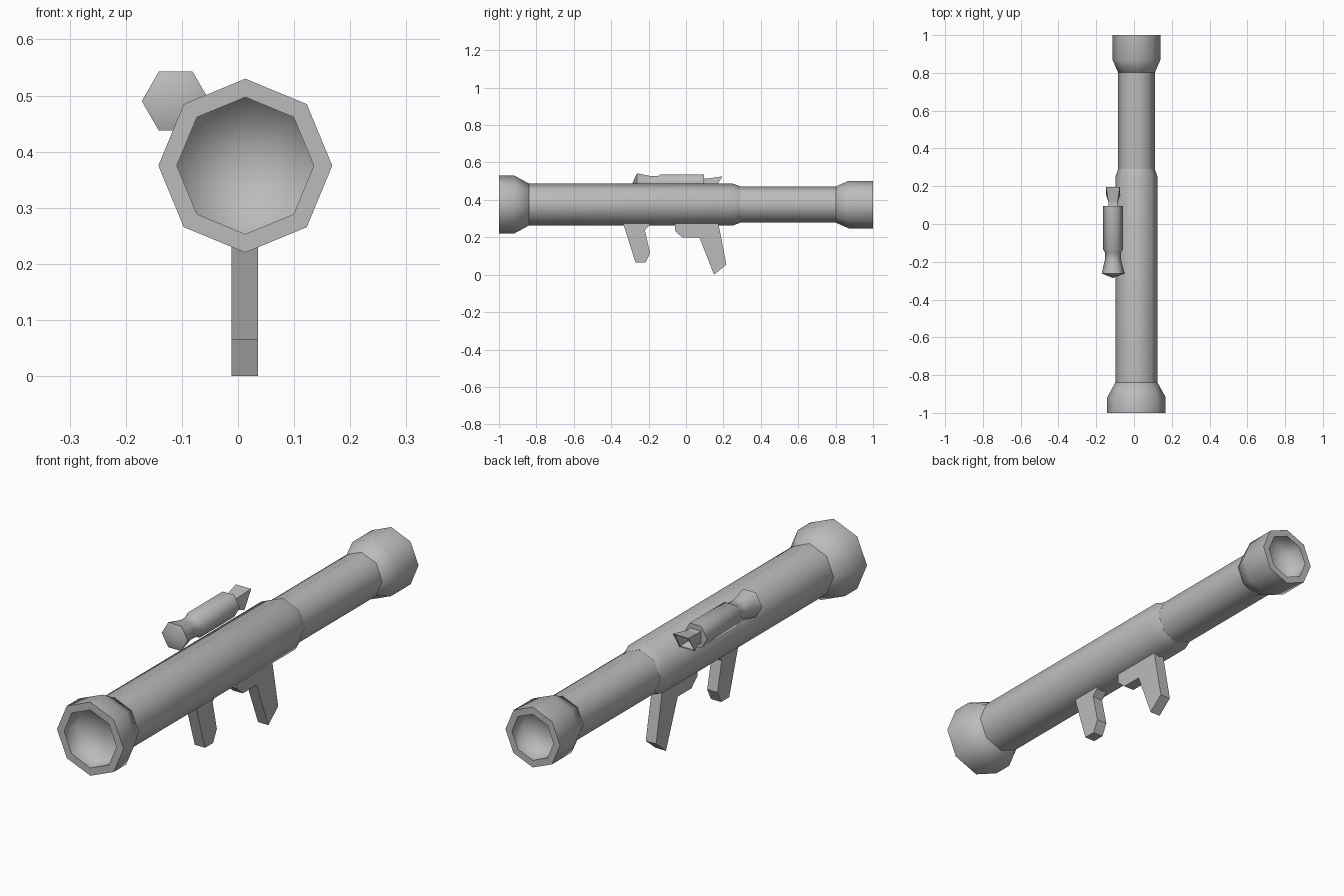
import bpy, bmesh, math

old = bpy.data.objects.get("Cube")
if old:
    bpy.data.objects.remove(old, do_unlink=True)

grey = bpy.data.materials.new("grey_metal")
grey.use_nodes = True
GREY = (0.5, 0.5, 0.5, 1)
grey.diffuse_color = GREY
grey.node_tree.nodes["Principled BSDF"].inputs["Base Color"].default_value = GREY


def finish(name, bm):
    bmesh.ops.recalc_face_normals(bm, faces=bm.faces)
    mesh = bpy.data.meshes.new(name)
    bm.to_mesh(mesh)
    bm.free()
    mesh.materials.append(grey)
    obj = bpy.data.objects.new(name, mesh)
    bpy.context.collection.objects.link(obj)


def lathe(name, profile, sides, cx, cz, sharp=()):
    """Spin (y, radius) points around a y-parallel axis; sharp lists hard rings."""
    bm = bmesh.new()
    rings = []
    for y, r in profile:
        n = sides if r else 1
        rings.append([bm.verts.new((cx + r * math.cos(math.tau * i / sides), y,
                                    cz + r * math.sin(math.tau * i / sides)))
                      for i in range(n)])
    for a, b in zip(rings, rings[1:]):
        for i in range(sides):
            j = (i + 1) % sides
            corners = [a[i % len(a)], a[j % len(a)], b[j % len(b)], b[i % len(b)]]
            bm.faces.new(list(dict.fromkeys(corners))).smooth = True
    for k in sharp:
        ring = rings[k]
        for i in range(sides):
            bm.edges.get((ring[i], ring[(i + 1) % sides])).smooth = False
    finish(name, bm)


def plate(name, outline, cx, half):
    """Extrude a (y, z) outline sideways."""
    bm = bmesh.new()
    face = bm.faces.new([bm.verts.new((cx - half, y, z)) for y, z in outline])
    new = bmesh.ops.extrude_face_region(bm, geom=[face])["geom"]
    bmesh.ops.translate(bm, vec=(2 * half, 0, 0),
                        verts=[g for g in new if isinstance(g, bmesh.types.BMVert)])
    finish(name, bm)


CX, CZ = 0.013, 0.375

# Launch tube in two diameters
lathe("main_tube", [(-.87, 0), (-.87, .112), (.25, .112), (.29, .0975), (.29, 0)],
      8, CX, CZ, (1, 3))
lathe("rear_tube", [(.2, 0), (.2, .097), (.85, .097), (.85, 0)], 8, CX, CZ, (1, 2))

# Flared ends with hollow mouths
for name, s, neck, r, bore, y0, y1 in (
        ("front_flare", -1, .104, .155, .122, .825, .918),
        ("rear_flare", 1, .092, .127, .097, .79, .87)):
    lathe(name, [(s * y0, 0), (s * y0, neck), (s * y1, r), (s, r), (s, bore),
                 (s * .925, bore), (s * .925, 0)], 8, CX, CZ, (3, 4))

# Sight: lens bell, neck and body
SX, SZ = -.111, .49
lathe("sight_body", [(-.286, 0), (-.262, .0605), (-.19, .043), (-.15, .043),
                     (-.135, .0535), (.095, .0535), (.095, 0)], 6, SX, SZ, (1, 5))

# Eyecup: square funnel with a raked, hollow back
bm = bmesh.new()


def square(y_low, y_high, h):
    return [bm.verts.new((SX + x * h, y_high if z > 0 else y_low, SZ + z * h))
            for x, z in ((-1, -1), (1, -1), (1, 1), (-1, 1))]


loops = [square(.09, .09, .026), square(.115, .115, .024), square(.15, .195, .036),
         square(.15, .19, .031), square(.12, .12, .019)]
for a, b in zip(loops, loops[1:]):
    for i in range(4):
        j = (i + 1) % 4
        bm.faces.new((a[i], a[j], b[j], b[i]))
bm.faces.new(loops[0])
bm.faces.new(loops[-1])
finish("sight_eyecup", bm)

# Grips under the tube
plate("front_grip", [(-.34, .29), (-.334, .268), (-.27, .065), (-.217, .065),
                     (-.192, .115), (-.22, .238), (-.195, .264), (-.195, .29)], CX - .001, .024)
plate("rear_grip", [(-.06, .29), (-.06, .235), (-.019, .198), (.072, .198),
                    (.15, 0), (.216, .054), (.17, .29)], CX - .001, .024)
